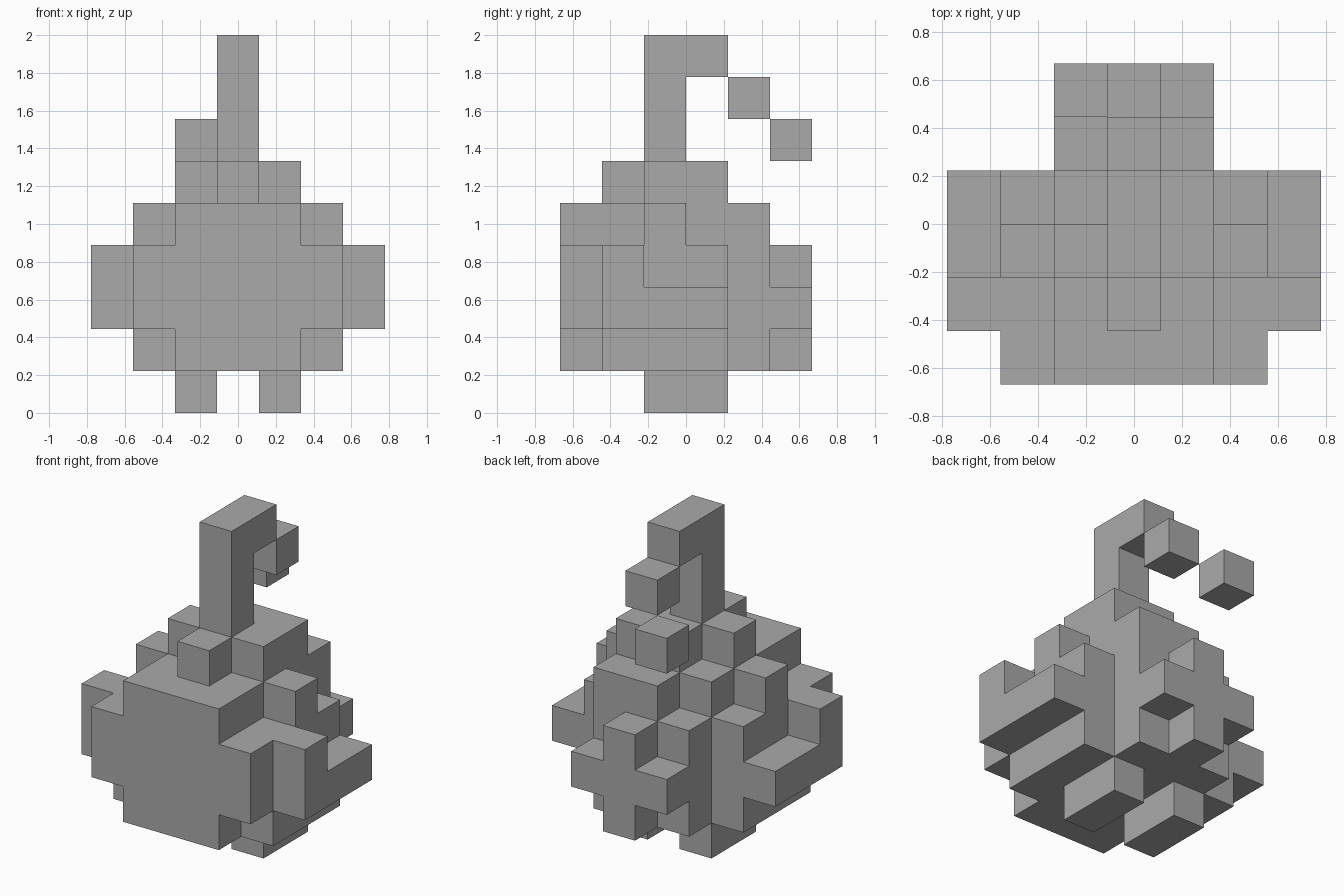
import bpy
import bmesh
from mathutils import Vector

if "Cube" in bpy.data.objects:
    bpy.data.objects.remove(bpy.data.objects["Cube"], do_unlink=True)

U = 2 / 9  # edge length of one block

grey = bpy.data.materials.new("plain_grey")
grey.use_nodes = True
colour = (0.4, 0.4, 0.4, 1)
grey.diffuse_color = colour
grey.node_tree.nodes["Principled BSDF"].inputs["Base Color"].default_value = colour


def box(xs, ys, zs):
    """Block cells in inclusive ranges along each axis."""
    return {(x, y, z)
            for x in range(xs[0], xs[1] + 1)
            for y in range(ys[0], ys[1] + 1)
            for z in range(zs[0], zs[1] + 1)}


def wide(half, ys, zs):
    """Box that is symmetric across x = 0."""
    return box((-half, half), ys, zs)


def build(name, cells):
    """Outer skin of a group of block cells."""
    bm = bmesh.new()
    for cell in cells:
        centre = Vector((cell[0], cell[1] - 2.5, cell[2] + 0.5))
        for axis in range(3):
            for sign in (-1, 1):
                step = [0, 0, 0]
                step[axis] = sign
                if tuple(c + s for c, s in zip(cell, step)) in cells:
                    continue
                normal = Vector(step)
                side = Vector((0, 0, 0))
                side[(axis + 1) % 3] = 1
                up = normal.cross(side)
                corners = [(-1, -1), (1, -1), (1, 1), (-1, 1)]
                bm.faces.new([bm.verts.new((centre + (normal + side * a + up * b) / 2) * U)
                              for a, b in corners])
    bmesh.ops.remove_doubles(bm, verts=bm.verts[:], dist=U / 100)
    mesh = bpy.data.meshes.new(name)
    bm.to_mesh(mesh)
    bm.free()
    mesh.materials.append(grey)
    bpy.context.collection.objects.link(bpy.data.objects.new(name, mesh))


# Rounded body: core, flanks, side bulges and back bulge
body = wide(1, (0, 4), (1, 3)) | wide(1, (0, 3), (4, 4)) | box((0, 1), (4, 4), (4, 4))
body |= wide(2, (1, 3), (1, 3)) | wide(2, (0, 0), (2, 3)) | wide(2, (2, 2), (4, 4))
body |= wide(3, (1, 1), (2, 3)) | wide(3, (2, 3), (2, 2))
body |= wide(0, (5, 5), (1, 3)) | wide(1, (5, 5), (2, 2))
# Crown under the stem
body |= wide(0, (1, 3), (5, 5)) | wide(1, (2, 2), (5, 5)) | box((1, 1), (3, 3), (5, 5))
build("body", body)

# Feet
for side, x in (("left", 1), ("right", -1)):
    build(side + "_foot", box((x, x), (2, 3), (0, 0)))

# Hooked stem and the loose blocks that continue its curl
build("stem", wide(0, (2, 2), (6, 8)) | wide(0, (3, 3), (8, 8)))
build("curl_block", wide(0, (4, 4), (7, 7)))
build("curl_tip", box((-1, -1), (5, 5), (6, 6)))
